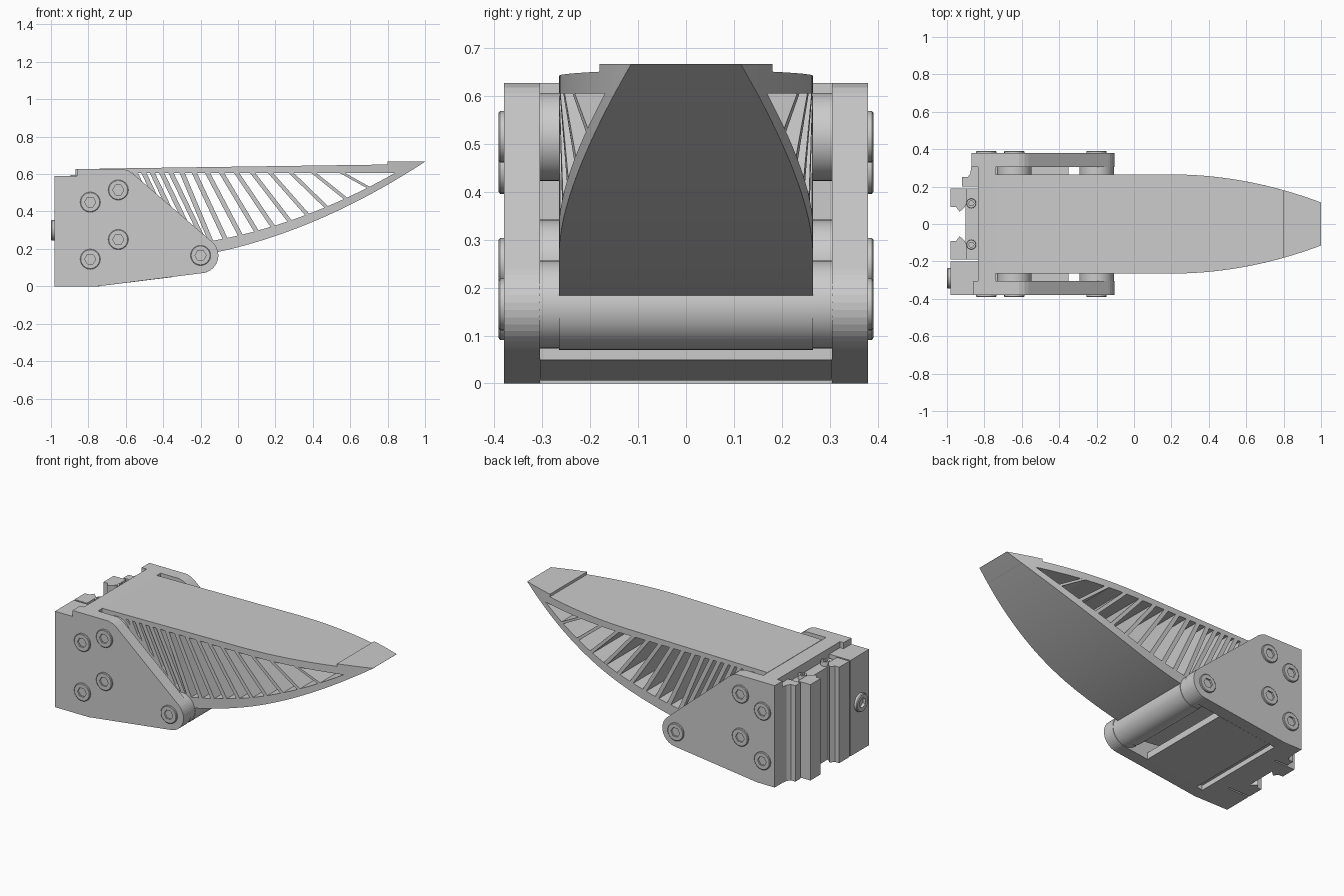
import bpy, bmesh
from math import sin, cos, pi, radians, ceil
from mathutils import Matrix

if "Cube" in bpy.data.objects:
    bpy.data.objects.remove(bpy.data.objects["Cube"])


def finish(name, bm, smooth=False):
    bmesh.ops.recalc_face_normals(bm, faces=bm.faces)
    me = bpy.data.meshes.new(name)
    bm.to_mesh(me)
    bm.free()
    ob = bpy.data.objects.new(name, me)
    bpy.context.collection.objects.link(ob)
    if smooth:
        bpy.ops.object.select_all(action='DESELECT')
        bpy.context.view_layer.objects.active = ob
        ob.select_set(True)
        bpy.ops.object.shade_smooth_by_angle(angle=radians(25))
    return ob


def prism(name, pts, lo, hi, axis='Y'):
    """Extrude an xz outline along y, or an xy outline along z."""
    bm = bmesh.new()
    put = (lambda p, h: (p[0], h, p[1])) if axis == 'Y' else (lambda p, h: (p[0], p[1], h))
    f = bm.faces.new([bm.verts.new(put(p, lo)) for p in pts])
    top = bmesh.ops.extrude_face_region(bm, geom=[f])
    d = put((0, 0), hi - lo)
    bmesh.ops.translate(bm, vec=d, verts=[v for v in top['geom'] if isinstance(v, bmesh.types.BMVert)])
    return finish(name, bm)


def box(name, x0, x1, y0, y1, z0, z1):
    return prism(name, [(x0, y0), (x1, y0), (x1, y1), (x0, y1)], z0, z1, 'Z')


def width(x):
    return 0.265 - 0.15 * (max(0, x - 0.2) / 0.8) ** 2


def outer(x):
    t = x + 0.1
    return 0.185 + 0.22 * t + 0.198 * t * t


def inner(x):
    return outer(x) + 0.065 - 0.03 * (x + 0.1) / 1.1


def loft(name, sections, smooth=False):
    """Join sections of (lower xz, upper xz); depth follows the finger width."""
    bm = bmesh.new()
    rings = []
    for a, b in sections:
        rings.append([bm.verts.new((p[0], s * width(p[0]), p[1]))
                      for p, s in ((a, -1), (b, -1), (b, 1), (a, 1))])
    for r, q in zip(rings, rings[1:]):
        for k in range(4):
            bm.faces.new((r[k], r[(k + 1) % 4], q[(k + 1) % 4], q[k]))
    bm.faces.new(rings[0])
    bm.faces.new(rings[-1])
    return finish(name, bm, smooth)


def span(a, b, n):
    return [a + (b - a) * i / n for i in range(n + 1)]


def cylinder(name, x, z, r, y0, y1):
    bm = bmesh.new()
    m = Matrix.Translation((x, (y0 + y1) / 2, z)) @ Matrix.Rotation(pi / 2, 4, 'X')
    bmesh.ops.create_cone(bm, cap_ends=True, segments=40, radius1=r, radius2=r,
                          depth=abs(y1 - y0), matrix=m)
    return finish(name, bm, True)


def screw(name, r, h, matrix):
    """Low round head with a hexagon socket, pointing along local z."""
    bm = bmesh.new()
    hexr = lambda a: 0.55 * r * cos(pi / 6) / cos(a % (pi / 3) - pi / 6)
    prof = [(r, 0), (r, .75 * h), (.93 * r, h), (None, h), (None, .1 * h)]
    rings = []
    for rad, z in prof:
        rings.append([bm.verts.new(((rad or hexr(a)) * cos(a), (rad or hexr(a)) * sin(a), z))
                      for a in [2 * pi * i / 24 for i in range(24)]])
    for p, q in zip(rings, rings[1:]):
        for i in range(24):
            j = (i + 1) % 24
            bm.faces.new((p[i], p[j], q[j], q[i]))
    bm.faces.new(rings[-1])
    bm.faces.new(rings[0])
    bm.transform(matrix)
    return finish(name, bm, True)


# Side plates with a rounded pivot nose
PIVOT = (-0.2, 0.165)
nose = [(PIVOT[0] + .095 * cos(radians(a)), PIVOT[1] + .095 * sin(radians(a))) for a in span(-83, 50, 14)]
ramp = nose + [(-.565, .605), (-.585, .618), (-.615, .627)]
prism("front_side_plate", [(-.98, 0), (-.75, 0)] + ramp + [(-.86, .627), (-.86, .59), (-.98, .59)], -.38, -.305)
prism("rear_side_plate", [(-.87, 0), (-.75, 0)] + ramp + [(-.87, .627)], .305, .38)

# Base block, floor and grooves
box("back_wall", -.835, -.74, -.305, .305, 0, .627)
box("groove_roof", -.74, -.70, -.305, .305, .03, .09)
prism("base_floor", [(-.70, .006), (-.35, .049), (-.35, .09), (-.70, .09)], -.305, .305)
box("front_mount_block", -.98, -.835, -.305, -.2, 0, .59)
prism("rear_mount_block", [(-.92, .2), (-.835, .2), (-.835, .305), (-.87, .305), (-.875, .27),
                           (-.89, .25), (-.92, .25)], 0, .59, 'Z')

# Rail clamp on the back, mirrored jaws
box("clamp_spine", -.9, -.835, -.19, .19, 0, .57)
for s, side in ((1, "rear"), (-1, "front")):
    jaw = [(-.98, .19), (-.98, .09), (-.95, .09), (-.933, .065), (-.905, .09), (-.895, .11), (-.895, .19)]
    prism(side + "_clamp_jaw", [(x, s * y) for x, y in jaw], 0, .59, 'Z')
    screw(side + "_clamp_screw", .026, .025, Matrix.Translation((-.87, s * .11, .57)))
screw("back_screw", .055, .02, Matrix.Translation((-.98, -.29, .3)) @ Matrix.Rotation(-pi / 2, 4, 'Y'))

# Spacers and side screws
holes = [(-.64, .515), (-.64, .25), PIVOT, (-.79, .45), (-.79, .145)]
for s, side in ((1, "rear"), (-1, "front")):
    for i, (x, z) in enumerate(holes):
        if i < 3:
            cylinder(f"{side}_spacer_{i}", x, z, .092, s * .26, s * .31)
        screw(f"{side}_screw_{i}", .054, .011,
              Matrix.Translation((x, s * .38, z)) @ Matrix.Rotation(-s * pi / 2, 4, 'X'))

# Finger root and pivot knuckle
prism("finger_root", [(-.74, .15), (-.56, .15), (-.27, .12), (-.17, .22), (-.58, .607), (-.74, .607)], -.265, .265)
cylinder("finger_knuckle", *PIVOT, .095, -.265, .265)

# Finger top wall, tip and curved outer skin
loft("finger_top_wall", [((x, .605), (x, .629 + .022 * (x + .74) / 1.54)) for x in span(-.74, .8, 36)], True)
loft("finger_tip", [((x, max(.605, outer(x) - .0005)), (x, .667)) for x in span(.8, 1, 10)])
loft("finger_skin", [((x, outer(x)), (x, min(inner(x), .64))) for x in span(-.2, .92, 44)], True)

# Slanted ribs
tops = [-.55, -.505, -.46, -.41, -.36, -.30, -.235, -.165, -.09, -.01, .075, .17, .28, .4, .55]
for i, xt in enumerate(tops):
    if xt < -.31:
        s = min(1.664 * (xt + .6), .385)
        xb, zb = xt + .49 * s, .605 - s
    else:
        xb = xt + .16 + .05 * sin(pi * (xt + .3) / .85)
        zb = inner(xb) - .015
    h = .014
    loft(f"rib_{i}", [((xb - h, zb), (xb + h, zb)), ((xt - h, .61), (xt + h, .61))])
